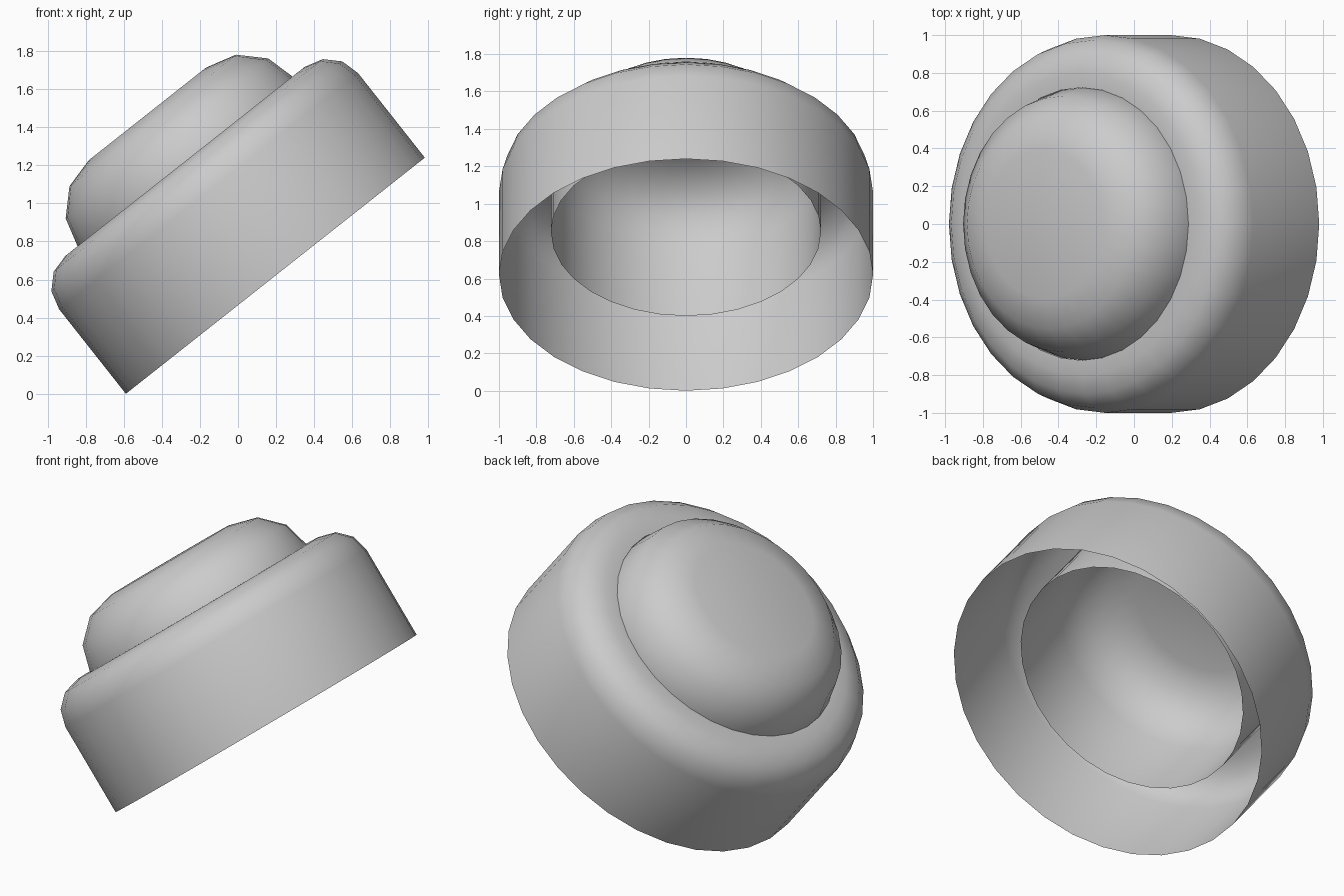
import bpy, bmesh
from math import sin, cos, pi, radians
from mathutils import Matrix

if "Cube" in bpy.data.objects:
    bpy.data.objects.remove(bpy.data.objects["Cube"])

SEG = 32
# Tilted axis: centre of the open rim and lean toward -x
PLACE = Matrix.Translation((0.196, 0, 0.62)) @ Matrix.Rotation(radians(-38.3), 4, 'Y')


def rounded(radius, top, bevel):
    """Three-step rounded shoulder as (radius, height) points."""
    return [(radius - bevel + bevel * cos(i * pi / 6),
             top - bevel + bevel * sin(i * pi / 6)) for i in range(4)]


def lathe(name, profile, cap):
    bm = bmesh.new()
    rings = [[bm.verts.new((r * cos(2 * pi * i / SEG), r * sin(2 * pi * i / SEG), h))
              for i in range(SEG)] for r, h in profile]
    for a, b in zip(rings, rings[1:]):
        for i in range(SEG):
            j = (i + 1) % SEG
            bm.faces.new((a[i], a[j], b[j], b[i]))
    if cap:
        bm.faces.new(rings[-1])
    for f in bm.faces:
        f.smooth = True
    bm.transform(PLACE)
    mesh = bpy.data.meshes.new(name)
    bm.to_mesh(mesh)
    bm.free()
    obj = bpy.data.objects.new(name, mesh)
    bpy.context.collection.objects.link(obj)
    return obj


# Outer open shell with a round hole in its top
lathe("outer_shell", [(1.0, 0.0)] + rounded(1.0, 0.765, 0.2) + [(0.722, 0.765)], False)

# Inner dome pushed through the hole, open underneath
lathe("inner_dome", [(0.722, 0.29)] + rounded(0.722, 1.083, 0.33), True)
